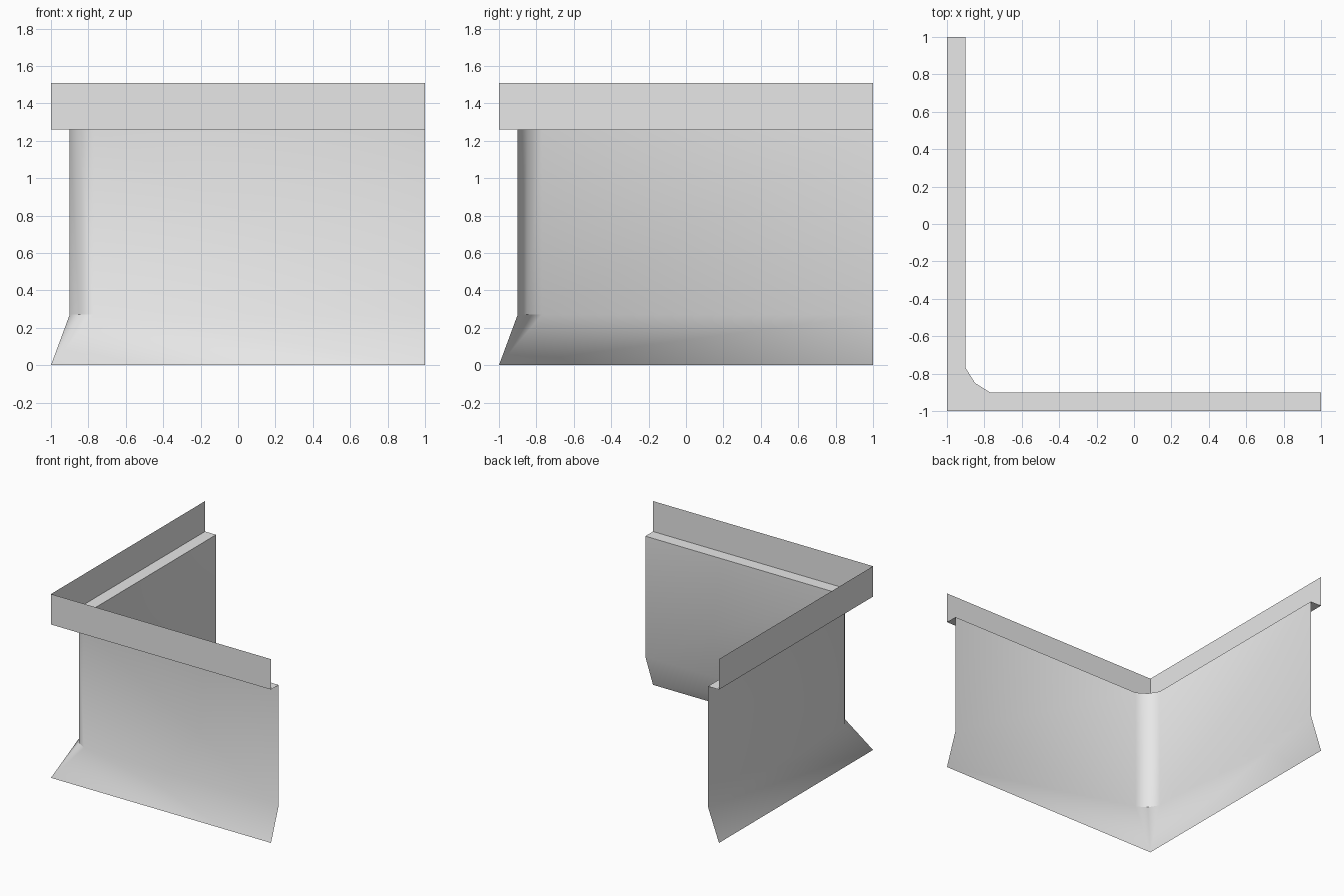
import bpy, bmesh, math

cube = bpy.data.objects.get("Cube")
if cube:
    bpy.data.objects.remove(cube, do_unlink=True)

grey = bpy.data.materials.new("plain_grey")
grey.use_nodes = True
colour = (0.8, 0.8, 0.8, 1)
grey.diffuse_color = colour
grey.node_tree.nodes["Principled BSDF"].inputs["Base Color"].default_value = colour


def corner_row(arm, side, ridge, z):
    """L-shaped path, mirrored about the diagonal through the corner."""
    half = [(1, arm, z), (side, arm, z)]
    return [(y, x, h) for x, y, h in half] + [(ridge, ridge, z)] + half[::-1]


def sheet(name, rows):
    """Thin skin between successive rows; points that coincide are shared."""
    bm = bmesh.new()
    verts = {}

    def vert(p):
        if p not in verts:
            verts[p] = bm.verts.new(p)
        return verts[p]

    for upper, lower in zip(rows, rows[1:]):
        for i in range(len(upper) - 1):
            loop = [upper[i], lower[i], lower[i + 1], upper[i + 1]]
            loop = list(dict.fromkeys(loop))
            if len(loop) > 2:
                bm.faces.new([vert(p) for p in loop])
    mesh = bpy.data.meshes.new(name)
    bm.to_mesh(mesh)
    bm.free()
    mesh.materials.append(grey)
    obj = bpy.data.objects.new(name, mesh)
    bpy.context.collection.objects.link(obj)
    bpy.ops.object.select_all(action="DESELECT")
    obj.select_set(True)
    bpy.context.view_layer.objects.active = obj
    bpy.ops.object.shade_smooth_by_angle(angle=math.radians(35))


band_top = corner_row(-1, -1, -1, 1.51)
band_bottom = corner_row(-1, -1, -1, 1.26)
wall_top = corner_row(-0.9, -0.77, -0.85, 1.26)
wall_knee = corner_row(-0.9, -0.77, -0.85, 0.27)
wall_foot = corner_row(-1, -1, -1, 0)

# Upright outer band, flat ledge, and recessed wall with flared foot
sheet("top_band", [band_top, band_bottom])
sheet("ledge", [band_bottom, wall_top])
sheet("flared_wall", [wall_top, wall_knee, wall_foot])
